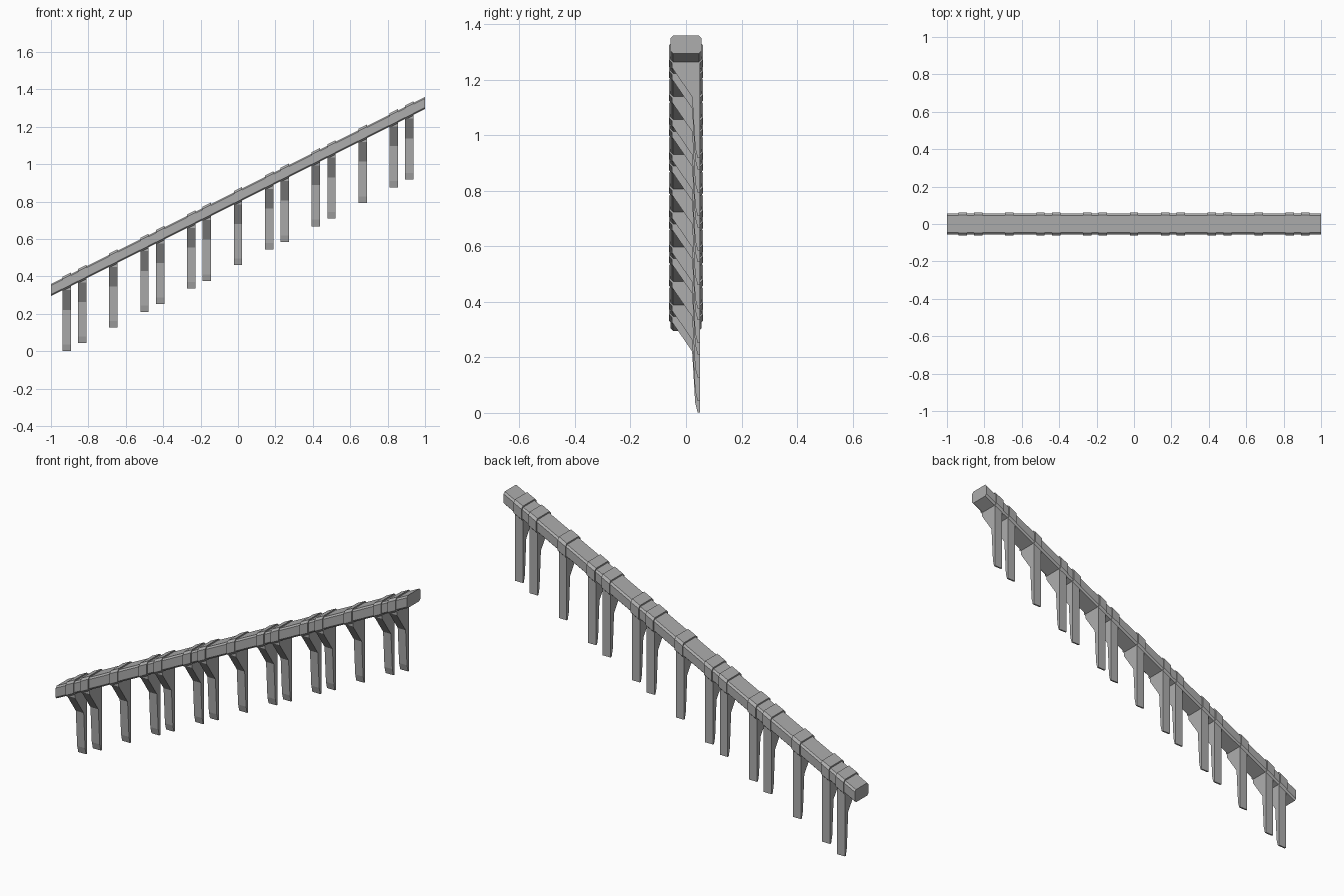
import bpy
import bmesh

if "Cube" in bpy.data.objects:
    bpy.data.objects.remove(bpy.data.objects["Cube"], do_unlink=True)

SLOPE = 0.5
POST_HALF = 0.0225

stone = bpy.data.materials.new("warm_grey")
stone.use_nodes = True
grey = (0.42, 0.42, 0.42, 1.0)
stone.diffuse_color = grey
stone.node_tree.nodes["Principled BSDF"].inputs["Base Color"].default_value = grey


def prism(name, profile, x0, x1, base, slope):
    """Extrude a y-z profile along x, rising with the given slope."""
    bm = bmesh.new()
    rings = [[bm.verts.new((x, y, base + z + slope * x)) for y, z in profile]
             for x in (x0, x1)]
    bm.faces.new(rings[0])
    bm.faces.new(rings[1])
    n = len(profile)
    for i in range(n):
        j = (i + 1) % n
        bm.faces.new((rings[0][i], rings[0][j], rings[1][j], rings[1][i]))
    bmesh.ops.recalc_face_normals(bm, faces=bm.faces)
    mesh = bpy.data.meshes.new(name)
    bm.to_mesh(mesh)
    bm.free()
    mesh.materials.append(stone)
    obj = bpy.data.objects.new(name, mesh)
    bpy.context.collection.objects.link(obj)
    return obj


def chamfered(half, low, high, cut):
    """Rectangle with cut corners, in y-z."""
    right = [(half - cut, low), (half, low + cut),
             (half, high - cut), (half - cut, high)]
    return right + [(-y, z) for y, z in reversed(right)]


# Sloping handrail
prism("handrail", chamfered(0.055, 0.795, 0.86, 0.009), -1, 1, 0, SLOPE)

# Bracketed posts with a collar around the rail
post_profile = [(0.05, 0), (0.042, 0), (0.033, 0.035), (0.022, 0.22),
                (-0.05, 0.325), (-0.05, 0.36), (0.05, 0.36)]
collar_profile = chamfered(0.061, 0.79, 0.867, 0.012)

# Posts alternate between singles and pairs on a regular spacing
steps = (0, 2, 3, 5, 6, 8, 10, 11)
centres = sorted({s * side / 12 for s in steps for side in (-1, 1)})
for i, x in enumerate(centres):
    prism(f"post_{i}", post_profile, x - POST_HALF, x + POST_HALF,
          0.46 + SLOPE * x, 0)
    prism(f"collar_{i}", collar_profile, x - POST_HALF, x + POST_HALF, 0, SLOPE)
